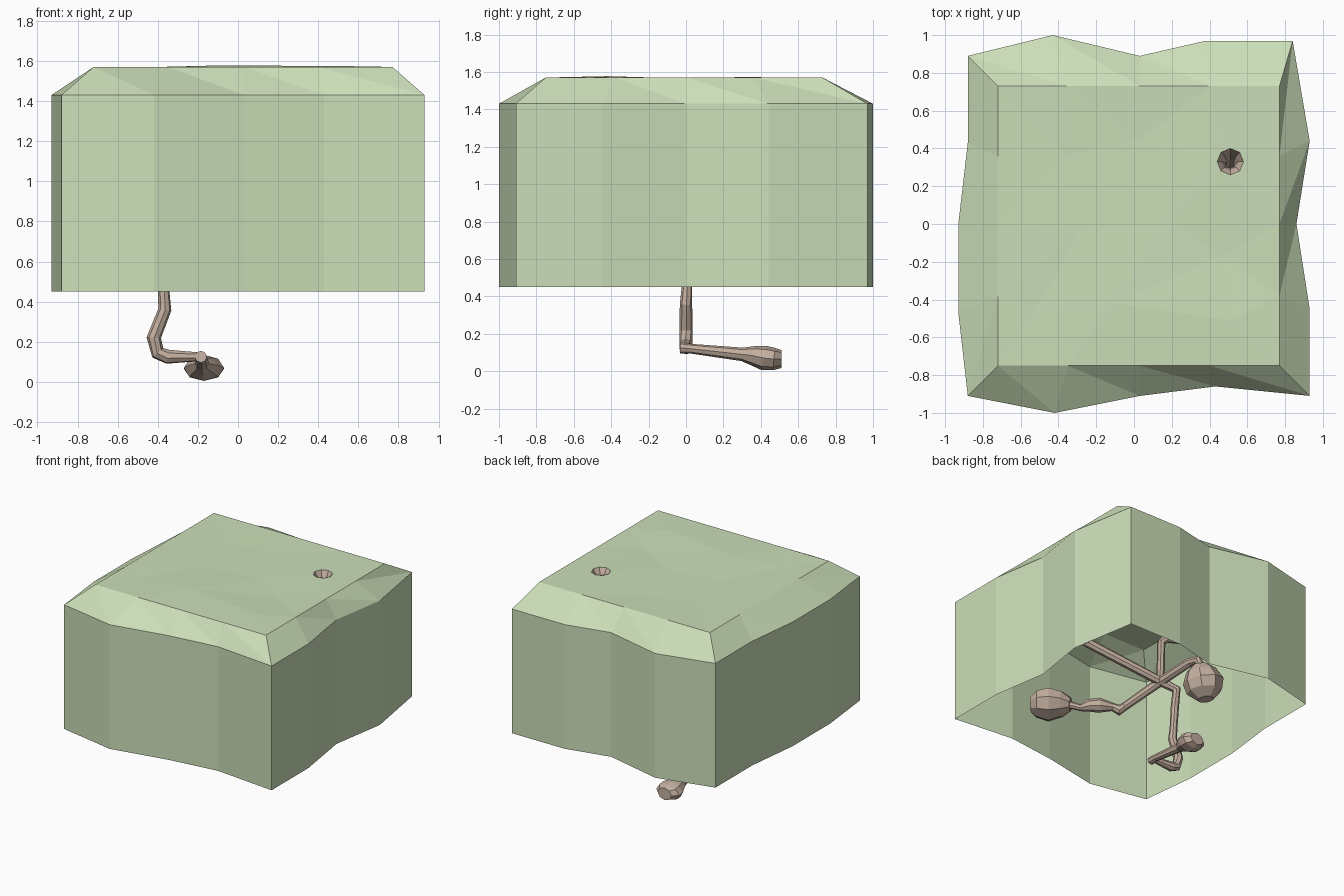
import bpy, bmesh, math, random
from mathutils import Vector
from mathutils.geometry import delaunay_2d_cdt

if "Cube" in bpy.data.objects:
    bpy.data.objects.remove(bpy.data.objects["Cube"])

random.seed(4)


def material(name, color):
    m = bpy.data.materials.new(name)
    m.diffuse_color = color
    m.use_nodes = True
    m.node_tree.nodes["Principled BSDF"].inputs["Base Color"].default_value = m.diffuse_color
    return m


GRASS = material("grass", (0.60, 0.73, 0.48, 1))
EARTH = material("earth", (0.55, 0.43, 0.35, 1))


def finish(bm, name, mat):
    bmesh.ops.recalc_face_normals(bm, faces=bm.faces)
    me = bpy.data.meshes.new(name)
    bm.to_mesh(me)
    bm.free()
    me.materials.append(mat)
    ob = bpy.data.objects.new(name, me)
    bpy.context.collection.objects.link(ob)
    return ob


def tube(name, path, caps=(True, True), sides=8):
    """Sweep a ring along (x, y, z, radius[, z squash]) points."""
    bm = bmesh.new()
    pts = [Vector(p[:3]) for p in path]
    side, rings = None, []
    for i, p in enumerate(path):
        t = Vector()
        if i:
            t += (pts[i] - pts[i - 1]).normalized()
        if i < len(pts) - 1:
            t += (pts[i + 1] - pts[i]).normalized()
        t.normalize()
        if side is None:
            side = Vector((1, 0, 0)) if abs(t.x) < 0.8 else Vector((0, 1, 0))
        side = (side - t * side.dot(t)).normalized()
        up = t.cross(side)
        squash = p[4] if len(p) > 4 else 1
        ring = []
        for k in range(sides):
            a = 2 * math.pi * k / sides
            o = (side * math.cos(a) + up * math.sin(a)) * p[3]
            o.z *= squash
            ring.append(bm.verts.new(pts[i] + o))
        rings.append(ring)
    for a, b in zip(rings, rings[1:]):
        for k in range(sides):
            j = (k + 1) % sides
            bm.faces.new((a[k], a[j], b[j], b[k]))
    if caps[0]:
        bm.faces.new(rings[0])
    if caps[1]:
        bm.faces.new(rings[-1])
    return finish(bm, name, EARTH)


# Ground shell: wavy walls, chamfered rim, faceted top with a burrow hole, open below
outer = [(-.88, .89), (-.43, 1), (.03, .89), (.38, .97), (.84, .97), (.93, .44), (.86, 0),
         (.93, -.45), (.93, -.91), (.43, -.86), (.03, -.91), (-.42, -1), (-.88, -.91),
         (-.93, -.47), (-.93, 0), (-.88, .43)]
xs, ys = [-.72, -.35, .03, .40, .77], [.73, .36, 0, -.38, -.75]
inner = ([(x, ys[0]) for x in xs] + [(xs[4], y) for y in ys[1:]]
         + [(x, ys[4]) for x in xs[3::-1]] + [(xs[0], y) for y in ys[3:0:-1]])
middle = [(-.35, .36), (.04, .45), (-.29, -.05), (.18, .02), (.47, -.17),
          (-.53, -.47), (-.11, -.42), (.51, -.51)]
HX, HY, HR = .51, .33, .07
hole = [(HX + HR * math.cos(math.pi * k / 4), HY + HR * math.sin(math.pi * k / 4))
        for k in range(8)]

bm = bmesh.new()
low = [bm.verts.new((x, y, .45)) for x, y in outer]
rim = [bm.verts.new((x, y, 1.43)) for x, y in outer]
flat = inner + middle + hole
edges = ([(i, (i + 1) % 16) for i in range(16)]
         + [(24 + i, 24 + (i + 1) % 8) for i in range(8)])
co, _, tris, *_ = delaunay_2d_cdt([Vector(p) for p in flat], edges, [], 0, 1e-5)
top = [bm.verts.new((c.x, c.y, 1.57 if (c - Vector((HX, HY))).length < .1 or i < 16
                     else 1.57 + random.uniform(-.012, .009))) for i, c in enumerate(co)]
for t in tris:
    mid = sum((co[i] for i in t), Vector((0, 0))) / 3
    if (mid - Vector((HX, HY))).length > HR * .9:
        bm.faces.new([top[i] for i in t])
for i in range(16):
    j = (i + 1) % 16
    bm.faces.new((low[i], low[j], rim[j], rim[i]))
    a, b = top[i], top[j]
    bm.faces.new((rim[i], rim[j], b))
    bm.faces.new((rim[i], b, a))
finish(bm, "ground_shell", GRASS)

# Entrance funnel and main shaft down to the junction
tube("main_tunnel", [(HX, HY, 1.572, HR), (HX, HY, 1.53, .045), (HX, HY - .01, 1.47, .026),
                     (.50, .20, 1.28, .035), (.38, -.08, 1.06, .04), (.31, -.17, 1.0, .04),
                     (-.25, 0, .80, .035), (-.36, .05, .75, .035), (-.37, .02, .62, .03),
                     (-.37, .005, .45, .028), (-.365, 0, .36, .033), (-.42, 0, .22, .036),
                     (-.40, 0, .145, .036), (-.35, 0, .125, .036), (-.19, 0, .125, .022)],
     (False, True))

# Lowest side tunnel ending in a flattened chamber below the block
tube("lower_chamber", [(-.185, -.03, .125, .03), (-.18, .03, .12, .026), (-.18, .30, .09, .036),
                       (-.175, .36, .083, .07, .75), (-.17, .42, .07, .10, .65),
                       (-.17, .47, .065, .10, .6), (-.17, .51, .065, .06, .8)])

# Back chamber hanging from the junction
tube("back_tunnel", [(-.25, 0, .80, .035), (-.29, .28, .85, .032), (-.31, .35, .85, .035),
                     (-.34, .35, .80, .035)])
tube("back_chamber", [(-.335, .35, .825, .05), (-.35, .34, .78, .11), (-.375, .335, .70, .15),
                      (-.39, .33, .62, .13), (-.40, .33, .56, .06)])

# Front chamber reached through a kinked passage
tube("front_tunnel", [(-.25, 0, .80, .035), (-.14, -.27, .67, .03), (-.11, -.30, .64, .04),
                      (-.07, -.32, .66, .03), (.02, -.37, .665, .055), (.09, -.41, .655, .045),
                      (.14, -.44, .63, .025), (.16, -.47, .65, .025), (.20, -.52, .67, .03)])
tube("front_chamber", [(.18, -.50, .67, .05), (.22, -.55, .68, .11, .85),
                       (.29, -.62, .68, .15, .8), (.36, -.67, .68, .12, .8),
                       (.39, -.70, .68, .06)])

# Upper passage and small chamber
tube("upper_tunnel", [(-.25, 0, .80, .03), (-.20, .07, 1.08, .032), (-.24, .09, 1.12, .035),
                      (-.38, .14, 1.13, .032)])
tube("upper_chamber", [(-.35, .13, 1.13, .04), (-.41, .16, 1.14, .10, .8),
                       (-.48, .19, 1.15, .12, .8), (-.55, .22, 1.15, .06)])
